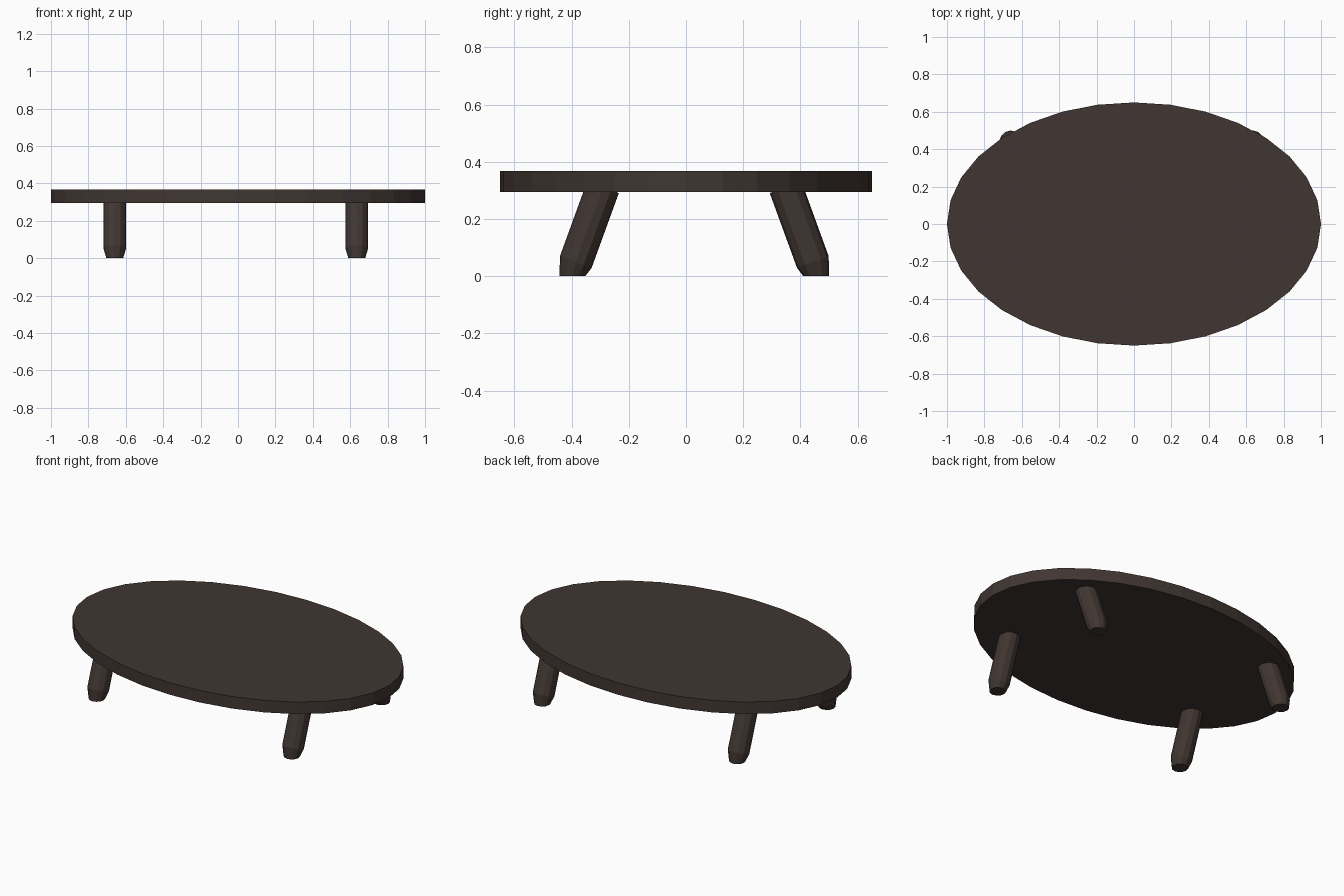
import bpy, bmesh
from math import sin, cos, pi, radians
from mathutils import Vector

if "Cube" in bpy.data.objects:
    bpy.data.objects.remove(bpy.data.objects["Cube"])

wood = bpy.data.materials.new("dark_wood")
wood.diffuse_color = (0.052, 0.037, 0.032, 1)
wood.use_nodes = True
wood.node_tree.nodes["Principled BSDF"].inputs["Base Color"].default_value = wood.diffuse_color


def finish(bm, name):
    bmesh.ops.recalc_face_normals(bm, faces=bm.faces)
    mesh = bpy.data.meshes.new(name)
    bm.to_mesh(mesh)
    bm.free()
    mesh.materials.append(wood)
    bpy.context.collection.objects.link(bpy.data.objects.new(name, mesh))


def loft(name, rings):
    # rings of equal length, skinned and capped
    bm = bmesh.new()
    loops = [[bm.verts.new(p) for p in ring] for ring in rings]
    n = len(loops[0])
    for a, b in zip(loops, loops[1:]):
        for i in range(n):
            j = (i + 1) % n
            bm.faces.new((a[i], a[j], b[j], b[i]))
    bm.faces.new(loops[0])
    bm.faces.new(loops[-1])
    finish(bm, name)


def ring(center, rx, ry, sides, tilt=0.0):
    # ellipse around center, tilted about the x axis
    return [Vector(center) + Vector((rx * cos(t), ry * sin(t) * cos(tilt), ry * sin(t) * sin(tilt)))
            for t in (2 * pi * i / sides for i in range(sides))]


# oval table top
loft("table_top", [ring((0, 0, z), 1.0, 0.65, 32) for z in (0.295, 0.367)])

# splayed legs with a tapered, level foot
TILT = radians(20)
for label, side in (("front", -1), ("back", 1)):
    for hand, x in (("left", -0.659), ("right", 0.635)):
        y0 = 0.029
        foot = ring((x, y0 + side * 0.426, 0), 0.045, 0.045, 12)
        ankle = ring((x, y0 + side * 0.414, 0.05), 0.06, 0.059, 12, side * TILT)
        top = ring((x, y0 + side * 0.319, 0.311), 0.06, 0.059, 12, side * TILT)
        loft(f"{label}_{hand}_leg", [foot, ankle, top])
